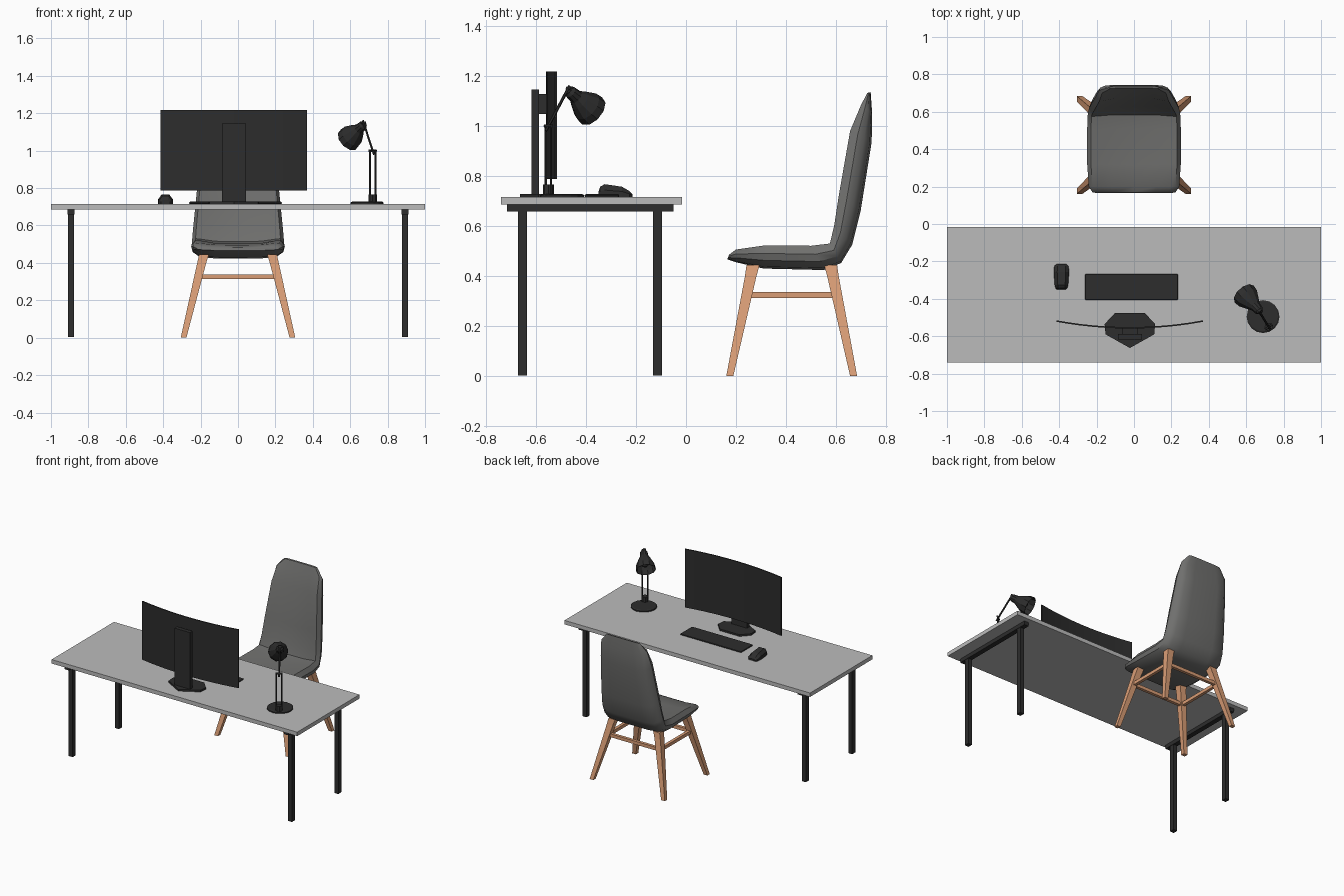
import bpy, bmesh, math
from mathutils import Vector

cube = bpy.data.objects.get("Cube")
if cube:
    bpy.data.objects.remove(cube)


def material(name, r, g, b):
    m = bpy.data.materials.new(name)
    m.use_nodes = True
    m.diffuse_color = (r, g, b, 1)
    m.node_tree.nodes["Principled BSDF"].inputs["Base Color"].default_value = (r, g, b, 1)
    return m


BLACK = material("black", 0.026, 0.026, 0.026)
TABLE = material("light_grey", 0.5, 0.5, 0.5)
FABRIC = material("grey_fabric", 0.16, 0.16, 0.155)
WOOD = material("warm_wood", 0.7, 0.34, 0.18)


def loft(name, rings, mat, caps=True, smooth=None):
    """Skin a list of closed rings that share one point count."""
    bm = bmesh.new()
    loops = [[bm.verts.new(p) for p in ring] for ring in rings]
    n = len(loops[0])
    for a, b in zip(loops, loops[1:]):
        for i in range(n):
            j = (i + 1) % n
            bm.faces.new((a[i], a[j], b[j], b[i]))
    if caps:
        bm.faces.new(loops[0][::-1])
        bm.faces.new(loops[-1])
    bmesh.ops.recalc_face_normals(bm, faces=bm.faces)
    me = bpy.data.meshes.new(name)
    bm.to_mesh(me)
    bm.free()
    me.materials.append(mat)
    ob = bpy.data.objects.new(name, me)
    bpy.context.collection.objects.link(ob)
    if smooth:
        bpy.ops.object.select_all(action='DESELECT')
        ob.select_set(True)
        bpy.context.view_layer.objects.active = ob
        bpy.ops.object.shade_smooth_by_angle(angle=math.radians(smooth))
    return ob


def rect(x, y, z, hx, hy):
    return [(x - hx, y - hy, z), (x + hx, y - hy, z), (x + hx, y + hy, z), (x - hx, y + hy, z)]


def box(name, x0, x1, y0, y1, z0, z1, mat):
    x, y, hx, hy = (x0 + x1) / 2, (y0 + y1) / 2, (x1 - x0) / 2, (y1 - y0) / 2
    return loft(name, [rect(x, y, z, hx, hy) for z in (z0, z1)], mat)


def turned(name, start, axis, steps, mat, sides=10, caps=True):
    """Rings of (distance, radius) around an axis."""
    start, axis = Vector(start), Vector(axis).normalized()
    turn = axis.to_track_quat('Z', 'Y')
    rings = []
    for d, r in steps:
        ring = []
        for k in range(sides):
            a = math.tau * k / sides
            ring.append(start + turn @ Vector((r * math.cos(a), r * math.sin(a), d)))
        rings.append(ring)
    return loft(name, rings, mat, caps)


def rod(name, a, b, r, mat, sides=6):
    d = Vector(b) - Vector(a)
    return turned(name, a, d, [(0, r), (d.length, r)], mat, sides)


# Desk
TOP = 0.715
box("desk_top", -1, 1, -0.74, -0.015, 0.686, TOP, TABLE)
for side, s in (("left", 1), ("right", -1)):
    x = 0.893 * s
    box(f"desk_rail_{side}", x - 0.018, x + 0.018, -0.715, -0.05, 0.658, 0.688, BLACK)
    for end, y in (("front", -0.653), ("back", -0.114)):
        box(f"desk_leg_{end}_{side}", x - 0.016, x + 0.016, y - 0.018, y + 0.018, 0.003, 0.66, BLACK)

# Curved monitor panel
rings = []
for i in range(13):
    u = i / 6 - 1
    x, y = -0.022 + 0.392 * u, -0.555 + 0.036 * u * u
    rings.append([(x, y - 0.004, 0.788), (x, y + 0.004, 0.788), (x, y + 0.004, 1.218), (x, y - 0.004, 1.218)])
loft("monitor_panel", rings, BLACK)

# Monitor stand
box("monitor_column", -0.085, 0.042, -0.618, -0.588, TOP, 1.145, BLACK)
box("monitor_bracket", -0.062, 0.018, -0.59, -0.553, 1.048, 1.128, BLACK)
half = [(0.08, -0.476), (0.135, -0.535), (0.13, -0.59), (0, -0.663)]
outline = half + [(-x, y) for x, y in half[2::-1]]
loft("monitor_base", [[(x - 0.022, y, z) for x, y in outline] for z in (TOP, 0.728)], BLACK)

# Keyboard and mouse
key = box("keyboard", -0.262, 0.235, -0.406, -0.267, TOP, 0.727, BLACK)
bev = key.modifiers.new("rounded_edge", 'BEVEL')
bev.width, bev.segments = 0.006, 2
rings = []
for y, w, h in ((-0.35, 0.024, 0.022), (-0.343, 0.031, 0.042), (-0.325, 0.036, 0.052),
                (-0.256, 0.041, 0.042), (-0.225, 0.038, 0.024), (-0.214, 0.026, 0.012)):
    cross = [(-1, 0), (-1, 0.55), (-0.55, 1), (0.55, 1), (1, 0.55), (1, 0)]
    rings.append([(-0.388 + w * a, y, TOP + h * b) for a, b in cross])
loft("mouse", rings, BLACK)

# Desk lamp
turned("lamp_base", (0.69, -0.495, TOP), (0, 0, 1), [(0, 0.088), (0.008, 0.088), (0.013, 0.08)], BLACK, 16)
pivot = Vector((0.72, -0.55, 1.0))
head = Vector((0.668, -0.465, 1.16))
across = Vector((0.8, 0.6, 0)) * 0.018
turned("lamp_socket", (0.72, -0.55, TOP), (0, 0, 1), [(0, 0.022), (0.05, 0.022)], BLACK, 8)
for side, s in (("left", 1), ("right", -1)):
    p = pivot + across * s
    rod(f"lamp_post_{side}", (p.x, p.y, TOP), p, 0.005, BLACK)
rod("lamp_pivot", pivot - across * 1.3, pivot + across * 1.3, 0.007, BLACK)
rod("lamp_arm", pivot - (head - pivot) * 0.12, head, 0.006, BLACK)
rod("lamp_head_pivot", head - across * 0.8 - Vector((0, 0, 0.012)), head + across * 0.8 - Vector((0, 0, 0.012)), 0.01, BLACK)
neck = Vector((0.668, -0.462, 1.135))
aim = Vector((-0.083, 0.092, -0.08))
shade = turned("lamp_shade", neck, aim, [(-0.012, 0.016), (0.0, 0.025), (0.035, 0.029), (0.06, 0.043),
                                         (0.105, 0.064), (0.14, 0.068)], BLACK, 10, False)
wall = shade.modifiers.new("shade_wall", 'SOLIDIFY')
wall.thickness = 0.003
turned("lamp_neck_cap", neck, aim, [(-0.014, 0.016), (0.03, 0.024)], BLACK, 10)
turned("lamp_bulb", neck, aim, [(0.03, 0.014), (0.07, 0.028), (0.1, 0.026), (0.115, 0.012)], BLACK, 8)

# Chair shell: inner y, inner z, outer y, outer z, half width
stations = [
    (0.172, 0.485, 0.165, 0.467, 0.222), (0.2, 0.506, 0.2, 0.455, 0.242),
    (0.32, 0.523, 0.31, 0.43, 0.25), (0.5, 0.521, 0.55, 0.424, 0.25),
    (0.575, 0.53, 0.62, 0.452, 0.247), (0.592, 0.6, 0.664, 0.525, 0.241),
    (0.612, 0.73, 0.698, 0.66, 0.228), (0.656, 0.98, 0.742, 0.935, 0.202),
    (0.7, 1.085, 0.744, 1.05, 0.186), (0.725, 1.132, 0.738, 1.135, 0.135)]
# Cross-section: share of width, share of thickness
section = [(0, 0.8), (0.5, 0.82), (0.82, 0.97), (0.92, 1), (1, 0.65), (0.97, 0.35), (0.82, 0.08), (0.5, 0), (0, 0)]
section += [(-u, t) for u, t in section[-2:0:-1]]
rings = []
for iy, iz, oy, oz, w in stations:
    rings.append([(u * w, oy + (iy - oy) * t, oz + (iz - oz) * t) for u, t in section])
loft("chair_shell", rings, FABRIC, smooth=40)

# Chair legs with upright heads
for side, s in (("left", 1), ("right", -1)):
    for end, foot, top in (("front", 0.175, 0.268), ("back", 0.67, 0.578)):
        knee = top + (foot - top) * 0.1
        loft(f"chair_leg_{end}_{side}", [
            rect(0.291 * s, foot, 0, 0.015, 0.014), rect(0.194 * s, knee, 0.4, 0.024, 0.023),
            rect(0.182 * s, top, 0.445, 0.026, 0.026)], WOOD)
    # Side stretcher
    x = 0.211 * s
    box(f"chair_stretcher_{side}", x - 0.011, x + 0.011, 0.245, 0.605, 0.312, 0.336, WOOD)
for end, y in (("front", 0.245), ("back", 0.602)):
    box(f"chair_stretcher_{end}", -0.21, 0.21, y - 0.011, y + 0.011, 0.313, 0.337, WOOD)
